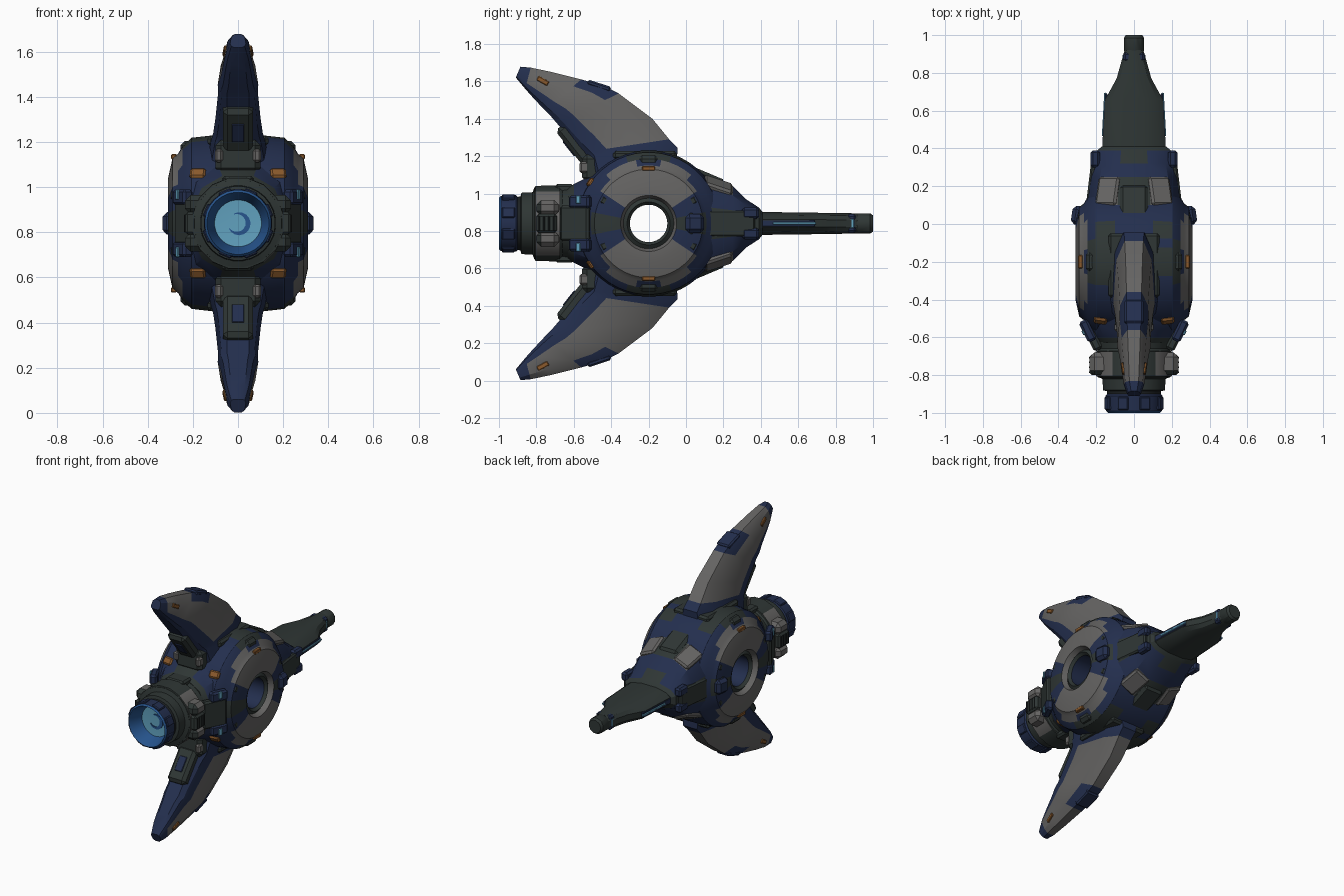
import bpy, bmesh, math
from mathutils import Matrix, Euler, Vector

if "Cube" in bpy.data.objects:
    bpy.data.objects.remove(bpy.data.objects["Cube"])

ZC = 0.84        # height of the symmetry plane; every mesh is built around it
COLOURS = [("navy_blue", (0.017, 0.028, 0.076)), ("dark_metal", (0.028, 0.037, 0.035)),
           ("light_grey", (0.13, 0.127, 0.124)), ("orange", (0.25, 0.1, 0.025)),
           ("pale_glow", (0.12, 0.36, 0.52)), ("blue_glow", (0.02, 0.09, 0.27)),
           ("near_black", (0.012, 0.015, 0.016))]
NAVY, DARK, GREY, ORANGE, PALE, GLOW, BLACK = range(7)
MATS = []
for n, c in COLOURS:
    m = bpy.data.materials.new(n)
    m.diffuse_color = (*c, 1)
    m.use_nodes = True
    m.node_tree.nodes["Principled BSDF"].inputs["Base Color"].default_value = m.diffuse_color
    MATS.append(m)


def finish(name, bm, mirror="", angle=30):
    """Turn a bmesh into an object, mirrored about the centre planes."""
    bmesh.ops.recalc_face_normals(bm, faces=bm.faces)
    me = bpy.data.meshes.new(name)
    bm.to_mesh(me)
    bm.free()
    for m in MATS:
        me.materials.append(m)
    ob = bpy.data.objects.new(name, me)
    ob.location.z = ZC
    bpy.context.collection.objects.link(ob)
    bpy.ops.object.select_all(action='DESELECT')
    ob.select_set(True)
    bpy.context.view_layer.objects.active = ob
    bpy.ops.object.shade_smooth_by_angle(angle=math.radians(angle))
    if mirror:
        mod = ob.modifiers.new("Mirror", 'MIRROR')
        mod.use_axis = ("x" in mirror, False, "z" in mirror)
    return ob


def loft(name, rings, rule, mirror="", caps=(NAVY, NAVY), closed=False, angle=30):
    """Skin closed rings; rule(ring, side, centre) gives the colour."""
    bm = bmesh.new()
    vs = [[bm.verts.new(p) for p in r] for r in rings]
    n = len(vs[0])
    for i in range(len(vs) if closed else len(vs) - 1):
        a, b = vs[i], vs[(i + 1) % len(vs)]
        for j in range(n):
            k = (j + 1) % n
            f = bm.faces.new((a[j], a[k], b[k], b[j]))
            f.material_index = rule(i, j, f.calc_center_median())
    if not closed:
        bm.faces.new(vs[0]).material_index = caps[0]
        bm.faces.new(vs[-1]).material_index = caps[1]
    return finish(name, bm, mirror, angle)


def box(name, c, s, mat, rot=(0, 0, 0), mirror="", bevel=0.012, front=None):
    """Bevelled block; front optionally recolours faces turned to -y."""
    bm = bmesh.new()
    bmesh.ops.create_cube(bm, size=1, matrix=Matrix.Diagonal((*s, 1)))
    bmesh.ops.bevel(bm, geom=bm.edges[:], offset=min(bevel, min(s) * 0.3),
                    segments=1, affect='EDGES')
    bm.transform(Matrix.Translation(c) @ Euler(rot).to_matrix().to_4x4())
    bm.normal_update()
    for f in bm.faces:
        f.material_index = front if front is not None and f.normal.y < -.4 else mat
    return finish(name, bm, mirror)


def circle(axis, at, r, n, cy=0.0):
    pts = []
    for i in range(n):
        a = 2 * math.pi * (i + 0.5) / n
        u, v = r * math.cos(a), r * math.sin(a)
        pts.append((at, cy + u, v) if axis == "x" else (u, at, v))
    return pts


def section(y, w, h):
    """Chamfered twelve-sided hull section."""
    q = [(1, .35), (.8, .75), (.35, 1)]
    pts = q + [(-x, z) for x, z in q[::-1]]
    pts += [(-x, -z) for x, z in pts]
    return [(x * w, y, z * h) for x, z in pts]


# Round core with a hole through its side
half = [(.27, .1), (.29, .115), (.275, .135), (.31, .15), (.31, .2), (.29, .29),
        (.265, .31), (.245, .345), (.205, .38), (.1, .392)]
prof = half + [(-x, r) for x, r in half[::-1]]


def core_rule(i, j, c):
    if i in (9, 19):
        return NAVY
    i = min(i, 18 - i)
    if i < 3:
        return GREY if i == 2 else DARK
    steep = abs(math.degrees(math.atan2(c.z, abs(c.y + .2))))
    if i < 6:
        return GREY if steep > 36 else (DARK if steep < 11 else NAVY)
    if i > 6:
        return DARK if steep > 75 or (c.y > -.2 and 58 < steep < 70 and i == 8) else NAVY
    return GREY if 50 < steep < 78 else NAVY


loft("core", [circle("x", x, r, 48, -.2) for x, r in prof], core_rule, closed=True)

# Hull shells in front of and behind the core
loft("front_hull", [section(*p) for p in
                    [(-.63, .18, .19), (-.6, .2, .21), (-.52, .24, .25), (-.41, .262, .31), (-.36, .265, .325)]],
     lambda i, j, c: DARK if i == 0 or j in (2, 8) or (abs(c.z) < .06 and i < 2) else NAVY, caps=(DARK, NAVY))


def rear_rule(i, j, c):
    if j in (5, 11) or i > 4:
        return DARK
    if j in (1, 3, 7, 9) and i == 2:
        return GREY
    return DARK if j in (2, 8) and i in (2, 4) else NAVY


loft("rear_hull", [section(*p) for p in
                   [(-.04, .265, .34), (.03, .255, .3), (.1, .25, .255), (.25, .225, .2),
                    (.32, .21, .13), (.39, .195, .085), (.41, .17, .06)]], rear_rule, caps=(NAVY, DARK))

# Engine nozzle with glowing cup
noz = [(.012, -.9), (.06, -.9), (.104, -.903), (.125, -.97), (.138, -1), (.148, -.99), (.152, -.91),
       (.143, -.9), (.145, -.885), (.165, -.88), (.168, -.82), (.195, -.81), (.2, -.68),
       (.19, -.66), (.2, -.6)]
noz_cols = [PALE, PALE, GLOW, GLOW, GLOW, NAVY, NAVY, BLACK] + [DARK] * 7
loft("nozzle", [circle("y", y, r, 28) for r, y in noz], lambda i, j, c: noz_cols[i], caps=(PALE, DARK))
for i in range(8):
    a = math.pi * (i + .5) / 4
    box("rim_plate", (.149 * math.cos(a), -.95, .149 * math.sin(a)), (.018, .07, .06), NAVY, (0, -a, 0))

# Curled mark inside the cup
curl = []
for i in range(13):
    a = math.radians(-150 + 22 * i)
    w = .011 * math.sin(math.pi * (i + .5) / 13)
    curl.append([(r * math.cos(a), y, r * math.sin(a))
                 for r, y in [(.045 - w, -.899), (.045 + w, -.899), (.045 + w, -.906), (.045 - w, -.906)]])
loft("cup_curl", curl, lambda i, j, c: GLOW, caps=(GLOW, GLOW))


# Engine cladding
def clad_rule(i, j, c):
    return GREY if i == 1 and abs(c.x) > .09 else DARK


loft("nozzle_cladding", [circle("y", y, r, 16) for y, r in
                         [(-.812, .18), (-.805, .205), (-.675, .207), (-.67, .18)]],
     clad_rule, caps=(DARK, DARK))
box("nozzle_side_plate", (.185, -.74, .083), (.1, .12, .085), GREY, mirror="xz", bevel=.025, front=DARK)
box("nozzle_vent", (.205, -.745, 0), (.06, .11, .1), DARK, mirror="x")
for k in range(4):
    box("vent_slot", (.234, -.785 + .026 * k, 0), (.01, .01, .08), BLACK, mirror="x")
box("nozzle_flare", (.225, -.59, 0), (.05, .17, .19), DARK, (0, 0, -.46), "x")
box("flare_cap", (.245, -.565, .115), (.05, .12, .07), NAVY, (0, 0, -.46), "xz")
box("hull_light", (.268, -.575, .128), (.012, .025, .045), PALE, (0, 0, -.46), "xz", .003)
box("nozzle_top_block", (0, -.65, .185), (.14, .1, .05), DARK, mirror="z")

# Swept fins, upper and lower: front edge, back edge, half width
fin = [((-.91, 1.62), (-.885, 1.678), .035), ((-.86, 1.56), (-.83, 1.673), .054),
       ((-.82, 1.515), (-.72, 1.65), .064), ((-.755, 1.445), (-.56, 1.61), .077),
       ((-.72, 1.41), (-.44, 1.575), .09), ((-.69, 1.375), (-.36, 1.535), .088),
       ((-.6, 1.27), (-.18, 1.4), .1), ((-.55, 1.22), (-.09, 1.29), .11),
       ((-.53, 1.2), (-.045, 1.245), .118), ((-.5, 1.1), (-.05, 1.15), .14)]
rings = []
for f, b, w in fin:
    f, b = Vector(f), Vector(b)
    side = [(s * w, *f.lerp(b, t)) for t, s in [(0, .55), (.08, .85), (.27, 1), (.78, .85), (1, .45)]]
    rings.append([(x, y, z - ZC) for x, y, z in side + [(-x, y, z) for x, y, z in side[::-1]]])


def fin_rule(i, j, c):
    k = min(j, 8 - j) if j < 9 else 0
    return NAVY if k < 2 or i in (0, 7, 8) or (i in (3, 4) and k > 2) else GREY


loft("fin", rings, fin_rule, "z")
box("fin_shoulder", (0, -.465, .735), (.1, .13, .03), NAVY, (-.32, 0, 0), "z", .015)
box("fin_marking", (.056, -.765, .762), (.018, .065, .026), ORANGE, (-.5, 0, -.12), "xz", .004)
box("fin_root_brace", (0, -.59, .43), (.135, .24, .09), DARK, (-.9, 0, 0), "z", .02)
box("brace_inset", (0, -.626, .4), (.055, .1, .009), NAVY, (-.9, 0, 0), "z")
box("brace_light", (.068, -.57, .44), (.008, .05, .02), NAVY, (-.9, 0, 0), "xz")
box("fin_collar", (0, -.49, .295), (.2, .13, .15), DARK, mirror="z", bevel=.025)
box("collar_clip", (.085, -.545, .3), (.035, .05, .06), GREY, mirror="xz")
box("fin_saddle", (0, -.22, .365), (.27, .34, .045), DARK, mirror="z", bevel=.02)

# Details on the core
box("ring_notch", (.2, -.2, .33), (.11, .11, .07), DARK, mirror="xz", bevel=.02)
box("notch_lamp", (.284, -.2, .295), (.024, .07, .024), ORANGE, mirror="xz", bevel=.004)
box("notch_top_lamp", (.185, -.2, .365), (.025, .06, .009), ORANGE, mirror="xz")
box("bow_marking", (.178, -.508, .219), (.07, .03, .05), ORANGE, (-.6, 0, .12), "xz")
box("ring_front_block", (.275, -.43, 0), (.04, .08, .09), GREY, mirror="x")
box("ring_rear_block", (.27, 0, 0), (.07, .09, .13), DARK, mirror="x")
box("side_tab", (.295, .045, 0), (.07, .1, .1), NAVY, (0, 0, .15), "x", .02)
for d in (-1, 1):
    box("ring_joint", (.272, -.2 + d * .235, .12), (.05, .05, .05), DARK, (d * .5, 0, 0), "xz")

# Rear hull armour
box("rear_shoulder_plate", (.138, .17, .2), (.12, .16, .04), GREY, (-.35, .4, 0), "xz")
box("rear_spine", (0, .1, .245), (.15, .22, .06), DARK, (-.4, 0, 0), "z", .02)
box("rear_side_rail", (.225, .22, 0), (.03, .3, .14), DARK, (0, 0, .12), "x")
box("rear_clamp", (.205, .345, .055), (.05, .09, .06), NAVY, mirror="xz")

# Tail boom
loft("tail_boom", [section(*p) for p in
                   [(.34, .17, .062), (.66, .152, .058), (.77, .092, .056), (.92, .05, .054)]],
     lambda i, j, c: DARK, caps=(DARK, DARK))
box("tail_stripe", (.155, .54, 0), (.012, .3, .035), NAVY, (0, 0, .055), "x", .003)
box("tail_light", (.158, .58, 0), (.012, .23, .014), PALE, (0, 0, .055), "x", .003)
box("tail_collar", (0, .885, 0), (.115, .05, .1), NAVY)
box("collar_light", (.055, .885, 0), (.01, .025, .05), PALE, mirror="x")
loft("tail_tip", [circle("y", y, r, 12) for y, r in [(.9, .045), (.92, .056), (.985, .056), (1, .045)]],
     lambda i, j, c: DARK, caps=(DARK, DARK))
